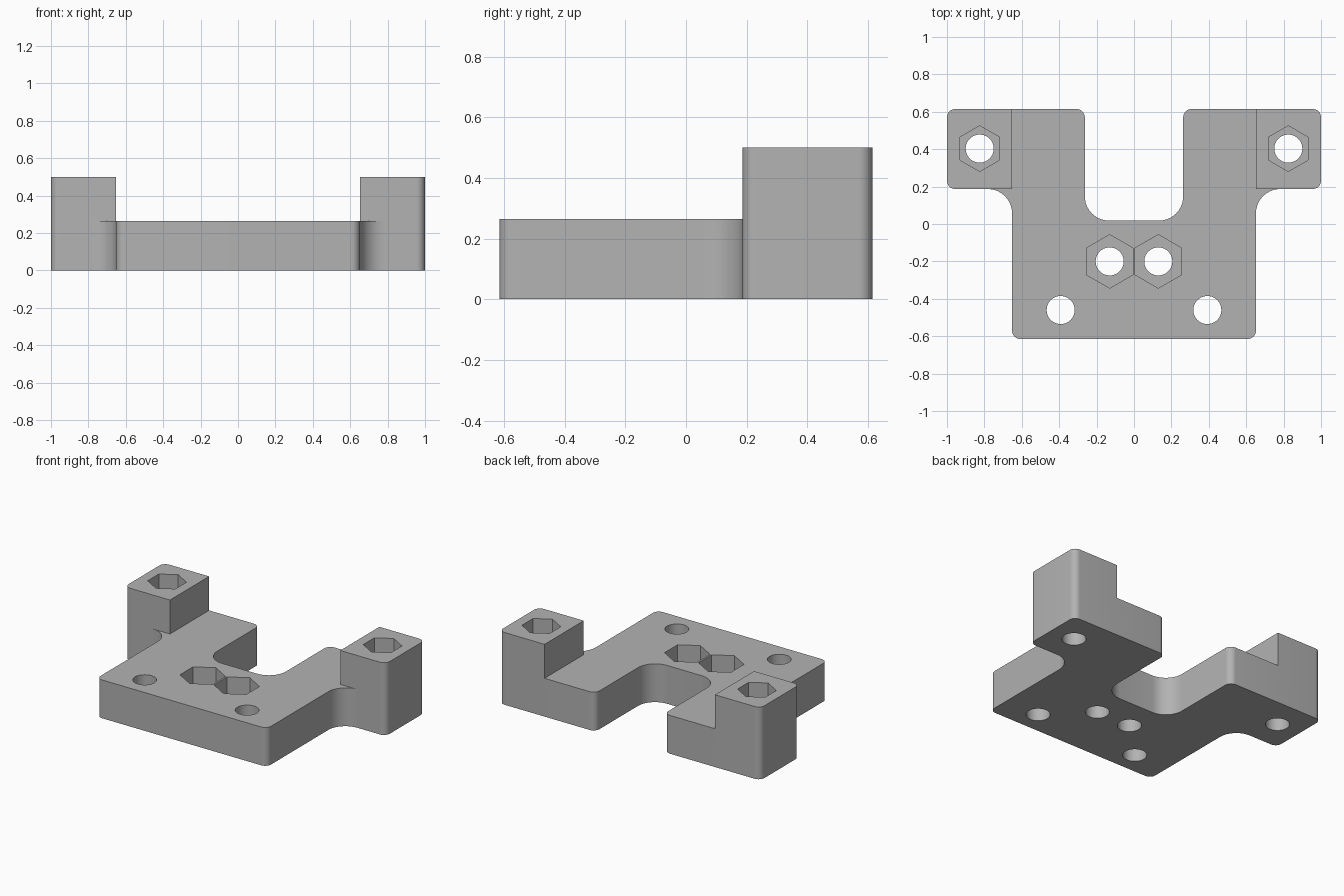
import bpy
import bmesh
import math
from mathutils import Vector

cube = bpy.data.objects.get("Cube")
if cube:
    bpy.data.objects.remove(cube, do_unlink=True)

PLATE_TOP, POST_TOP = 0.265, 0.5
BACK, WAIST, POST_FRONT = 0.615, 0.652, 0.187
EDGE_R, FILLET_R = 0.045, 0.13
HOLE_R = 0.075

grey = bpy.data.materials.new("plain grey")
grey.use_nodes = True
grey.diffuse_color = (0.45, 0.45, 0.45, 1)
grey.node_tree.nodes["Principled BSDF"].inputs["Base Color"].default_value = grey.diffuse_color


def rounded(corners, steps=10):
    """Replace each (x, y, radius) corner with a tangent arc."""
    points = []
    for i, (x, y, r) in enumerate(corners):
        p = Vector((x, y))
        if r == 0:
            points.append(p)
            continue
        a = (Vector(corners[i - 1][:2]) - p).normalized()
        b = (Vector(corners[(i + 1) % len(corners)][:2]) - p).normalized()
        for k in range(steps + 1):
            t = k / steps * math.pi / 2
            points.append(p + r * (a * (1 - math.sin(t)) + b * (1 - math.cos(t))))
    return points


def prism(name, points, z0, z1):
    """Extrude a closed flat outline from z0 to z1."""
    bm = bmesh.new()
    base = bm.faces.new([bm.verts.new((p[0], p[1], z0)) for p in points])
    top = bmesh.ops.extrude_face_region(bm, geom=[base])["geom"]
    verts = [v for v in top if isinstance(v, bmesh.types.BMVert)]
    bmesh.ops.translate(bm, verts=verts, vec=(0, 0, z1 - z0))
    bmesh.ops.recalc_face_normals(bm, faces=bm.faces)
    mesh = bpy.data.meshes.new(name)
    bm.to_mesh(mesh)
    bm.free()
    mesh.materials.append(grey)
    obj = bpy.data.objects.new(name, mesh)
    bpy.context.collection.objects.link(obj)
    return obj


def ring(x, y, r, sides):
    """Regular polygon with one corner pointing along y."""
    angles = [math.pi / 2 + 2 * math.pi * k / sides for k in range(sides)]
    return [(x + r * math.cos(a), y + r * math.sin(a)) for a in angles]


def combine(target, other, operation):
    mod = target.modifiers.new(operation.lower(), "BOOLEAN")
    mod.operation, mod.solver, mod.object = operation, "EXACT", other
    bpy.context.view_layer.objects.active = target
    bpy.ops.object.modifier_apply(modifier=mod.name)
    bpy.data.objects.remove(other, do_unlink=True)


# Forked base plate, outlined on one side and mirrored
half = [
    (WAIST, -BACK, EDGE_R),
    (WAIST, POST_FRONT, FILLET_R),
    (1, POST_FRONT, EDGE_R),
    (1, BACK, EDGE_R),
    (0.263, BACK, EDGE_R),
    (0.263, 0.018, FILLET_R),
]
outline = half + [(-x, y, r) for x, y, r in reversed(half)]
bracket = prism("bracket", rounded(outline), 0, PLATE_TOP)

# Raised corner posts
post = [(WAIST, POST_FRONT, 0), (1, POST_FRONT, EDGE_R), (1, BACK, EDGE_R), (WAIST, BACK, 0)]
for side in (1, -1):
    corners = [(side * x, y, r) for x, y, r in post]
    combine(bracket, prism("post", rounded(corners), PLATE_TOP, POST_TOP), "UNION")

# Through holes, with hexagonal nut pockets: x, y, pocket radius, pocket floor, top
holes = [
    (0.392, -0.46, 0, 0, PLATE_TOP),
    (0.13, -0.2, 0.143, 0.12, PLATE_TOP),
    (0.825, 0.403, 0.122, 0.3, POST_TOP),
]
for side in (1, -1):
    for x, y, nut_r, floor, top in holes:
        bore = prism("bore", ring(side * x, y, HOLE_R, 40), -0.1, top + 0.1)
        combine(bracket, bore, "DIFFERENCE")
        if nut_r:
            pocket = prism("pocket", ring(side * x, y, nut_r, 6), floor, top + 0.1)
            combine(bracket, pocket, "DIFFERENCE")

# Smooth the rounded walls, keep the hard edges
bpy.ops.object.select_all(action="DESELECT")
bracket.select_set(True)
bpy.context.view_layer.objects.active = bracket
bpy.ops.object.shade_smooth_by_angle(angle=math.radians(30))
